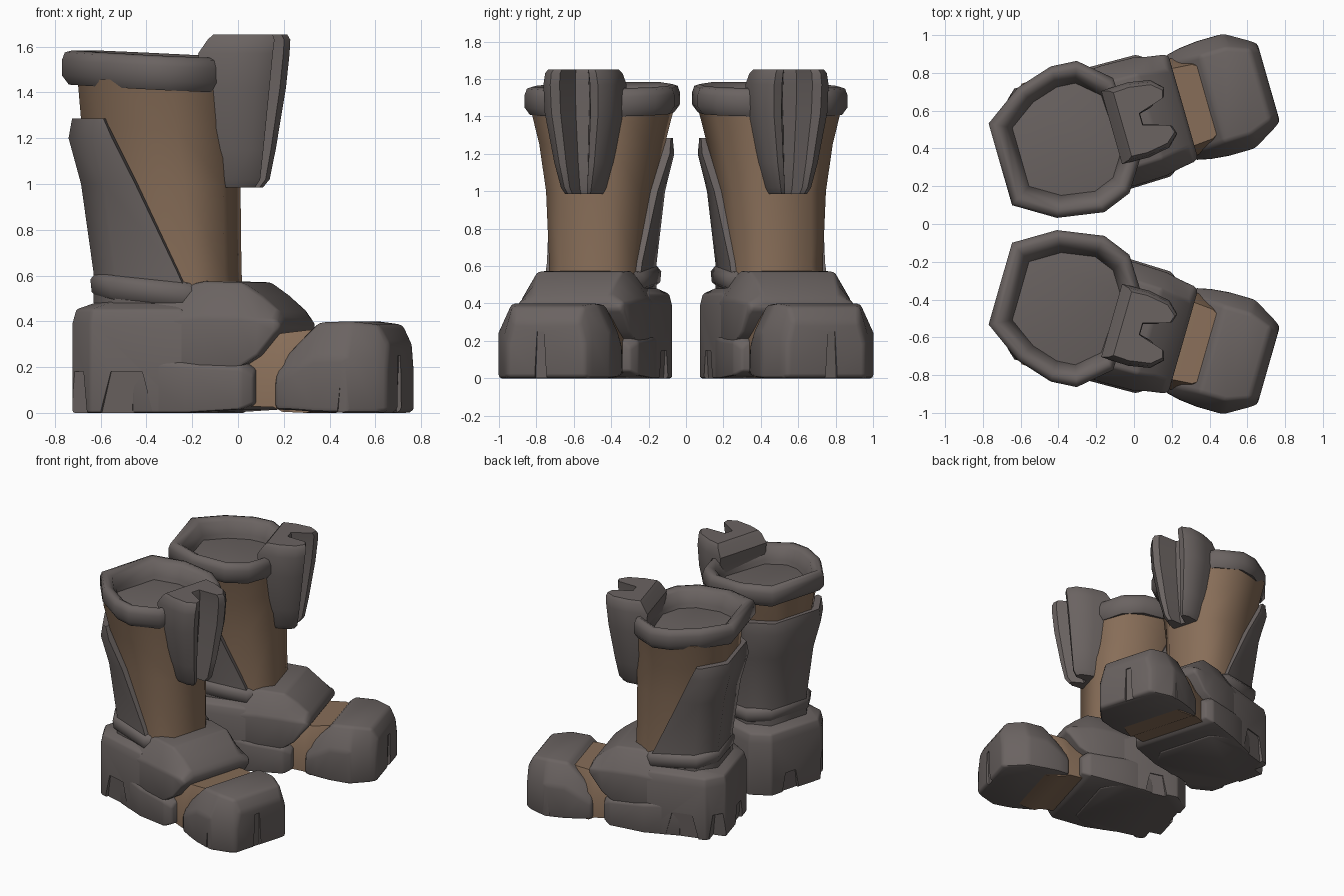
import bpy, bmesh, math
from mathutils import Matrix, Vector

if "Cube" in bpy.data.objects:
    bpy.data.objects.remove(bpy.data.objects["Cube"])

# Each boot is modelled along +u (toe direction), then turned outward and mirrored
PLACE = Matrix.Translation((-0.33, 0.45, 0)) @ Matrix.Rotation(math.radians(16), 4, 'Z')


def material(name, col):
    m = bpy.data.materials.new(name)
    m.diffuse_color = (*col, 1)
    m.use_nodes = True
    m.node_tree.nodes["Principled BSDF"].inputs["Base Color"].default_value = m.diffuse_color
    return m


GREY = material("dark grey plate", (0.145, 0.125, 0.12))
BROWN = material("brown leather", (0.245, 0.155, 0.098))


def loft(name, rings, mat, bevel=0.0, cuts=(), notches=(), angle=40):
    """Skin a list of equal-length rings, trim by planes, bevel, notch, mirror."""
    bm = bmesh.new()
    rows = [[bm.verts.new(p) for p in r] for r in rings]
    n = len(rows[0])
    for a, b in zip(rows, rows[1:]):
        for i in range(n):
            j = (i + 1) % n
            bm.faces.new((a[i], a[j], b[j], b[i]))
    bm.faces.new(rows[0][::-1])
    bm.faces.new(rows[-1])
    for co, no in cuts:
        r = bmesh.ops.bisect_plane(bm, geom=bm.verts[:] + bm.edges[:] + bm.faces[:],
                                   plane_co=co, plane_no=no, clear_outer=True)
        edges = [e for e in r['geom_cut'] if isinstance(e, bmesh.types.BMEdge)]
        bmesh.ops.holes_fill(bm, edges=edges)
    bmesh.ops.recalc_face_normals(bm, faces=bm.faces[:])
    if bevel:
        es = [e for e in bm.edges if e.is_manifold and e.calc_face_angle(0) > 0.4]
        bmesh.ops.bevel(bm, geom=es, offset=bevel, segments=2, profile=0.5,
                        affect='EDGES', clamp_overlap=True)
    bm.transform(PLACE)
    me = bpy.data.meshes.new(name)
    bm.to_mesh(me)
    bm.free()
    me.materials.append(mat)
    ob = bpy.data.objects.new(name, me)
    bpy.context.collection.objects.link(ob)
    bpy.ops.object.select_all(action='DESELECT')
    ob.select_set(True)
    bpy.context.view_layer.objects.active = ob
    for u, v, su, sv, h in notches:
        cutter = notch(u, v, su, sv, h, mat)
        md = ob.modifiers.new("notch", 'BOOLEAN')
        md.operation, md.object, md.solver = 'DIFFERENCE', cutter, 'EXACT'
        bpy.ops.object.modifier_apply(modifier="notch")
        bpy.data.objects.remove(cutter)
    bpy.ops.object.shade_smooth_by_angle(angle=math.radians(angle))
    md = ob.modifiers.new("pair", 'MIRROR')
    md.use_axis = (False, True, False)
    md.use_mirror_merge = False
    return ob


def notch(u, v, su, sv, h, mat):
    """Tapered cutter standing on the ground."""
    bm = bmesh.new()
    bmesh.ops.create_cone(bm, cap_ends=True, segments=4, radius1=1, radius2=0.55, depth=1,
                          matrix=Matrix.Rotation(math.radians(45), 4, 'Z'))
    bm.transform(PLACE @ Matrix.Translation((u, v, h / 2 - 0.02)) @
                 Matrix.Diagonal((su * 1.41, sv * 1.41, h + 0.04, 1)))
    me = bpy.data.meshes.new("notch_cutter")
    bm.to_mesh(me)
    bm.free()
    me.materials.append(mat)
    ob = bpy.data.objects.new("notch_cutter", me)
    ob.hide_render = True
    bpy.context.collection.objects.link(ob)
    return ob


def octo(z, u0, u1, w, tilt=0.0, c=0.42):
    """Chamfered-rectangle ring at height z."""
    cu, hu = (u0 + u1) / 2, (u1 - u0) / 2
    k = 1 - c
    pts = [(1, k), (k, 1), (-k, 1), (-1, k), (-1, -k), (-k, -1), (k, -1), (1, -k)]
    return [(cu + a * hu, b * w, z - tilt * (cu + a * hu + 0.3)) for a, b in pts]


def arch(u, w, z0, h, shoulder=0.72, side=0.6):
    """Cross-section across the foot at u."""
    zs = z0 + (h - z0) * side
    return [(u, -w, z0), (u, -w, zs), (u, -w * shoulder, h),
            (u, w * shoulder, h), (u, w, zs), (u, w, z0)]


# Leather shaft, hollow at the top
loft("shaft", [octo(0.48, -0.24, 0.33, 0.235), octo(0.62, -0.24, 0.32, 0.235),
               octo(1.0, -0.28, 0.315, 0.26, 0, 0.47), octo(1.25, -0.325, 0.315, 0.305, 0, 0.52),
               octo(1.46, -0.335, 0.31, 0.355, 0.03, 0.5), octo(1.46, -0.315, 0.29, 0.335, 0.03, 0.5),
               octo(1.06, -0.26, 0.26, 0.245)], BROWN, angle=65)

# Rear shell wrapped around the shaft, hollow and cut on a diagonal
loft("rear_shell", [octo(0.48, -0.27, 0.35, 0.265), octo(0.62, -0.27, 0.35, 0.265),
                    octo(1.0, -0.32, 0.35, 0.3), octo(1.2, -0.37, 0.35, 0.34),
                    octo(1.285, -0.355, 0.35, 0.335), octo(1.285, -0.31, 0.32, 0.3),
                    octo(1.05, -0.265, 0.28, 0.255)], GREY,
     cuts=[(Vector((0.15, 0, 0.6)), Vector((1, 0, 0.47)))], angle=50)

# Rolled collar with a hollow opening
RIM = [(-.40, -.25), (-.40, .20), (-.20, .34), (.0, .40), (.14, .39), (.30, .25),
       (.32, -.20), (.215, -.36), (.06, -.42), (-.19, -.38)]
loft("collar", [[(a * s, b * s, z - 0.05 * (a * s + 0.4)) for a, b in RIM] for s, z in
                ((0.78, 1.45), (0.93, 1.435), (1.0, 1.475), (1.0, 1.54), (0.97, 1.575),
                 (0.9, 1.585), (0.8, 1.56), (0.73, 1.48), (0.55, 1.12))], GREY, angle=60)

# Ribbed shin guard: the first and last points are its back edge
HALF = [(.37, .195), (.49, .175), (.545, .125), (.53, .08), (.385, .035)]


def guard_ring(z, s, t, back):
    half = [(back, 0.19)] + HALF
    pts = half + [(a, -b) for a, b in reversed(half)]
    return [(a if a == back else 0.28 + (a - 0.28) * s, b * t, z) for a, b in pts]


loft("shin_guard", [guard_ring(*r) for r in (
    (0.985, 0.6, 0.5, 0.23), (1.02, 0.7, 0.6, 0.21), (1.15, 0.78, 0.78, 0.2),
    (1.42, 0.92, 1.04, 0.235), (1.57, 0.98, 1.06, 0.22), (1.63, 1.0, 1.0, 0.26),
    (1.652, 0.96, 0.92, 0.28))], GREY, angle=35)

# Ankle band
loft("ankle_band", [octo(z, -0.205 - d, 0.22 + d, 0.21 + d, 0.1) for z, d in
                    ((0.46, 0.03), (0.51, 0.05), (0.53, 0.07), (0.585, 0.075), (0.615, 0.055),
                     (0.625, 0.0))], GREY, angle=50)

# Heel block with chipped sole
loft("heel_block", [octo(0, -0.35, 0.32, 0.325, 0, 0.34), octo(0.39, -0.35, 0.32, 0.325, 0, 0.34),
                    octo(0.452, -0.335, 0.27, 0.31, 0, 0.34), octo(0.485, -0.25, 0.2, 0.25)],
     GREY, bevel=0.012,
     notches=[(-0.07, 0.345, 0.13, 0.05, 0.18), (-0.07, -0.345, 0.09, 0.05, 0.15),
              (-0.31, 0.265, 0.06, 0.06, 0.18), (-0.37, -0.05, 0.05, 0.08, 0.14)])

# Middle sole
loft("middle_sole", [arch(-0.05, 0.31, 0.0, 0.3, 0.85, 0.75), arch(0.2, 0.34, 0.0, 0.24, 0.9, 0.85),
                     arch(0.45, 0.335, 0.015, 0.225, 0.9, 0.85),
                     arch(0.5, 0.3, 0.04, 0.19, 0.9, 0.8)], GREY, bevel=0.012)

# Instep plate
loft("instep_plate", [arch(-0.25, 0.26, 0.3, 0.46), arch(0.02, 0.315, 0.2, 0.53),
                      arch(0.26, 0.33, 0.19, 0.575), arch(0.43, 0.325, 0.19, 0.57),
                      arch(0.52, 0.305, 0.25, 0.51), arch(0.59, 0.295, 0.34, 0.45),
                      arch(0.615, 0.28, 0.365, 0.41)], GREY, bevel=0.014)

# Leather vamp between instep and toe
loft("leather_vamp", [arch(0.42, 0.25, 0.03, 0.33), arch(0.58, 0.265, 0.025, 0.345, 0.8),
                      arch(0.62, 0.265, 0.005, 0.35, 0.8),
                      arch(0.72, 0.24, 0.0, 0.362, 0.85), arch(0.82, 0.2, 0.02, 0.37)], BROWN)

# Toe cap
loft("toe_cap", [arch(0.59, 0.285, 0.015, 0.21, 0.85), arch(0.68, 0.305, 0.012, 0.3, 0.8),
                 arch(0.775, 0.315, 0.005, 0.395, 0.76), arch(0.92, 0.315, 0.0, 0.4, 0.76),
                 arch(1.04, 0.245, 0.0, 0.385, 0.8), arch(1.085, 0.215, 0.005, 0.3, 0.85)],
     GREY, bevel=0.02,
     notches=[(1.1, 0.03, 0.04, 0.035, 0.25), (0.93, 0.34, 0.05, 0.04, 0.17)])
